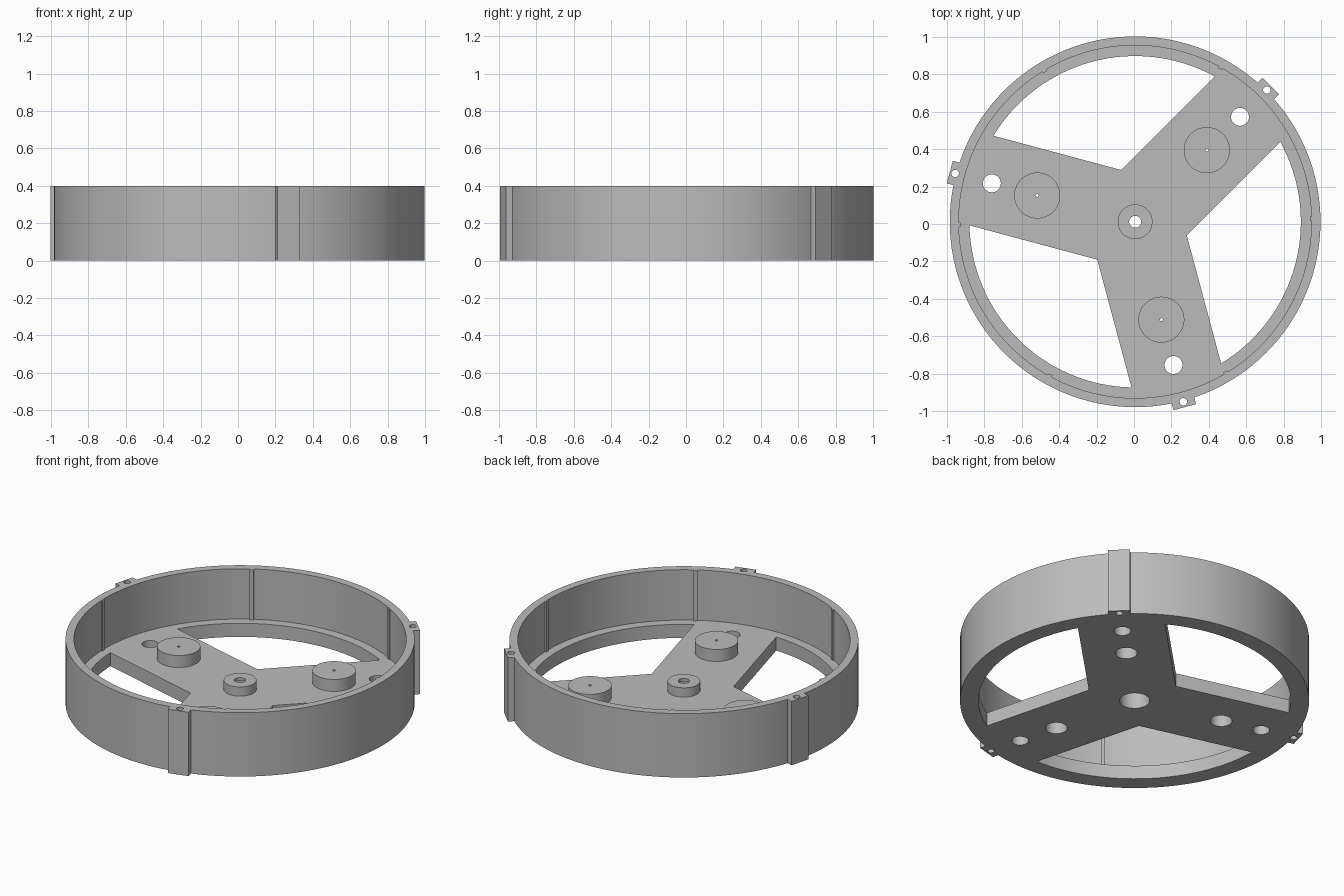
import bpy, bmesh, math
from math import sin, cos, pi, radians

if "Cube" in bpy.data.objects:
    bpy.data.objects.remove(bpy.data.objects["Cube"])

CX, CY = 0.006, 0.012            # ring centre
H, FLOOR = 0.40, 0.085           # wall height, floor thickness
R_OUT, R_IN, R_WIN = 0.991, 0.943, 0.886
ARM = 0.248                      # half width of a spoke
ARMS = [radians(a) for a in (45, 165, 285)]

grey = bpy.data.materials.new("grey plastic")
grey.diffuse_color = (0.5, 0.5, 0.5, 1)
grey.use_nodes = True
grey.node_tree.nodes["Principled BSDF"].inputs["Base Color"].default_value = grey.diffuse_color


def polar(r, a, side=0.0):
    """Point at radius r along angle a, shifted sideways."""
    return (CX + r * cos(a) - side * sin(a), CY + r * sin(a) + side * cos(a))


def circle(c, r, n):
    return [(c[0] + r * cos(2 * pi * i / n), c[1] + r * sin(2 * pi * i / n)) for i in range(n)]


def finish(name, bm):
    me = bpy.data.meshes.new(name)
    bm.to_mesh(me)
    bm.free()
    me.materials.append(grey)
    ob = bpy.data.objects.new(name, me)
    bpy.context.collection.objects.link(ob)
    return ob


def prisms(name, items):
    """Closed upright prisms from (outline, z0, z1)."""
    bm = bmesh.new()
    for pts, z0, z1 in items:
        lo = [bm.verts.new((x, y, z0)) for x, y in pts]
        hi = [bm.verts.new((x, y, z1)) for x, y in pts]
        bm.faces.new(lo[::-1])
        bm.faces.new(hi)
        n = len(pts)
        for i in range(n):
            j = (i + 1) % n
            bm.faces.new((lo[i], lo[j], hi[j], hi[i]))
    return finish(name, bm)


def lathe(name, c, profile, n=48):
    """Turned part from (radius, z) points."""
    bm = bmesh.new()
    rings = [[bm.verts.new((x, y, z)) for x, y in circle(c, r, n)] for r, z in profile]
    for a, b in zip(rings, rings[1:]):
        for i in range(n):
            j = (i + 1) % n
            bm.faces.new((a[i], a[j], b[j], b[i]))
    return finish(name, bm)


def boolean(ob, tool, op):
    m = ob.modifiers.new(op, 'BOOLEAN')
    m.object, m.operation, m.solver = tool, op, 'EXACT'
    bpy.context.view_layer.update()
    ev = ob.evaluated_get(bpy.context.evaluated_depsgraph_get())
    me = bpy.data.meshes.new_from_object(ev)
    ob.modifiers.clear()
    ob.data = me
    bpy.data.objects.remove(tool)


def block(r0, r1, half, a):
    return [polar(r0, a, -half), polar(r1, a, -half), polar(r1, a, half), polar(r0, a, half)]


def window(a):
    """Opening between two spokes, centred on angle a."""
    edge = math.asin(ARM / R_WIN)
    a0, a1 = a - pi / 3 + edge, a + pi / 3 - edge
    arc = [polar(R_WIN, a0 + (a1 - a0) * i / 32) for i in range(33)]
    return [polar(ARM / sin(pi / 3), a)] + arc


# housing: round wall with floor, three outer tabs, spoke windows and bores
housing = prisms("housing", [(circle((CX, CY), R_OUT, 128), 0, H)])
boolean(housing, prisms("tabs", [(block(0.958, 1.026, 0.0625, a), 0, H) for a in ARMS]), 'UNION')
boolean(housing, prisms("bowl", [(circle((CX, CY), R_IN, 128), FLOOR, 1)]), 'DIFFERENCE')
cuts = [(window(a + pi / 3), -0.1, 0.2) for a in ARMS]
cuts.append((circle((CX, CY), 0.086, 48), -0.1, 0.2))
for a in ARMS:
    cuts.append((circle(polar(0.542, a), 0.062, 48), -0.1, 0.2))
    cuts.append((circle(polar(0.793, a), 0.048, 32), -0.1, 0.2))
    cuts.append((circle(polar(0.996, a), 0.02, 24), -0.1, 0.6))
boolean(housing, prisms("bores", cuts), 'DIFFERENCE')
parts = [housing]

# hollow centre hub and one hollow boss on each spoke
parts.append(lathe("centre_hub", (CX, CY), [
    (0.093, FLOOR), (0.093, 0.143), (0.032, 0.143), (0.032, 0.125), (0.086, 0.125), (0.086, FLOOR)]))
for i, a in enumerate(ARMS):
    parts.append(lathe(f"spoke_boss_{i + 1}", polar(0.542, a), [
        (0.123, FLOOR), (0.123, 0.16), (0.008, 0.16), (0.008, 0.148), (0.062, 0.148), (0.062, FLOOR)]))

# six thin ribs inside the wall
parts.append(prisms("wall_ribs", [
    (block(0.934, 0.95, 0.012, radians(1 + 60 * k)), FLOOR, H - 0.001) for k in range(6)]))

# smooth round faces, sharp edges
for ob in parts:
    bpy.ops.object.select_all(action='DESELECT')
    ob.select_set(True)
    bpy.context.view_layer.objects.active = ob
    bpy.ops.object.shade_smooth_by_angle(angle=radians(30))
